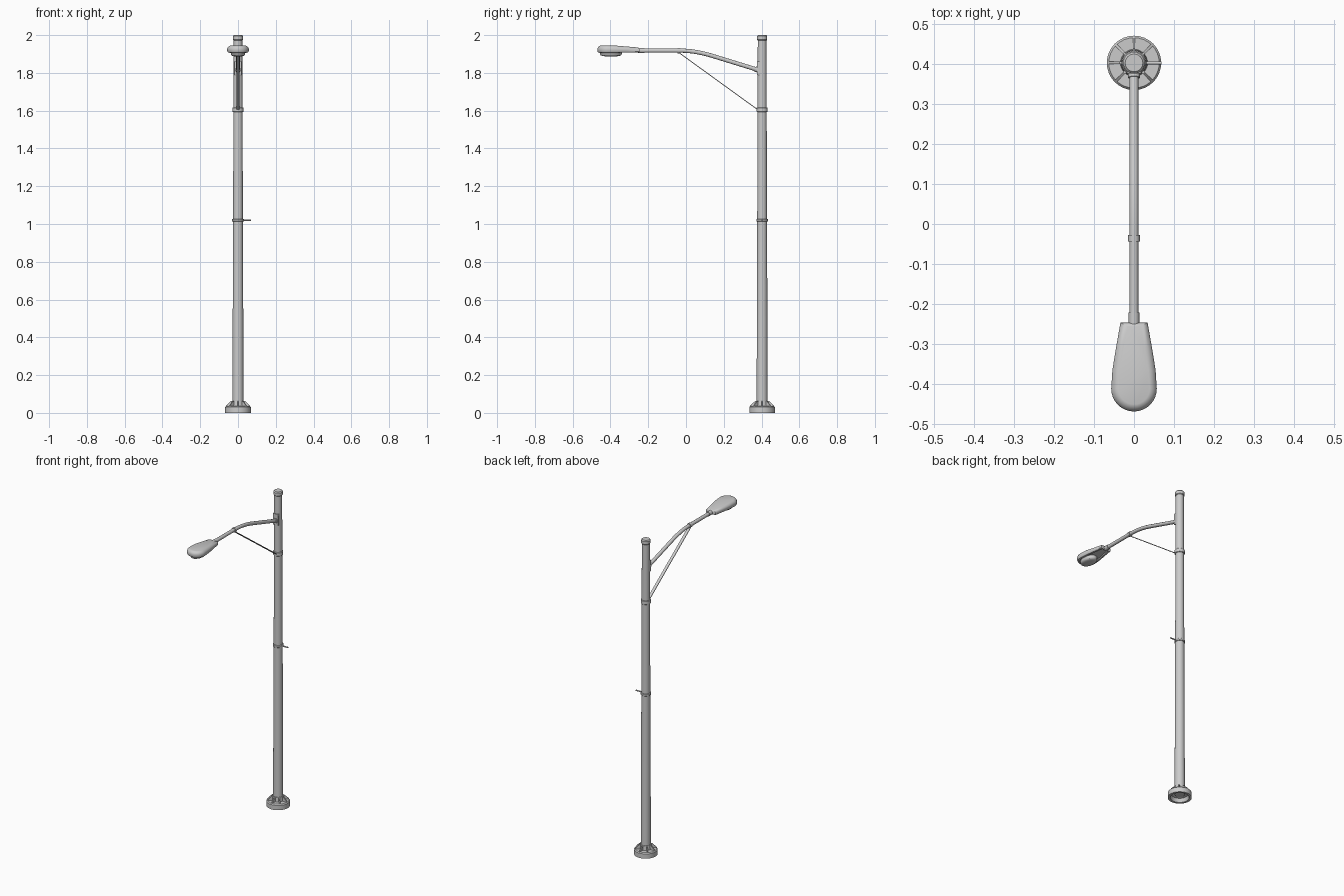
import bpy, bmesh, math
from mathutils import Vector, Matrix

if "Cube" in bpy.data.objects:
    bpy.data.objects.remove(bpy.data.objects["Cube"])

PY = 0.403  # pole axis on y


def finish(name, bm, angle=35):
    bmesh.ops.recalc_face_normals(bm, faces=bm.faces)
    me = bpy.data.meshes.new(name)
    bm.to_mesh(me)
    bm.free()
    ob = bpy.data.objects.new(name, me)
    bpy.context.collection.objects.link(ob)
    bpy.ops.object.select_all(action='DESELECT')
    ob.select_set(True)
    bpy.context.view_layer.objects.active = ob
    bpy.ops.object.shade_smooth_by_angle(angle=math.radians(angle))
    return ob


def loft(name, rings, closed=False, caps=True):
    bm = bmesh.new()
    vs = [[bm.verts.new(p) for p in r] for r in rings]
    n = len(vs[0])
    pairs = list(zip(vs, vs[1:])) + ([(vs[-1], vs[0])] if closed else [])
    for a, b in pairs:
        for i in range(n):
            j = (i + 1) % n
            bm.faces.new((a[i], a[j], b[j], b[i]))
    if caps and not closed:
        bm.faces.new(vs[0])
        bm.faces.new(vs[-1])
    return finish(name, bm)


def lathe(name, profile, closed=False, n=32):
    """Revolve (radius, z) points around the pole axis."""
    return loft(name, [[(r * math.cos(2 * math.pi * i / n),
                         PY + r * math.sin(2 * math.pi * i / n), z)
                        for i in range(n)] for r, z in profile], closed)


def tube(name, path, radius, n=16):
    """Sweep a circle along a (y, z) path in the x = 0 plane."""
    pts = [Vector((0, y, z)) for y, z in path]
    rings = []
    for k, p in enumerate(pts):
        t = (pts[min(k + 1, len(pts) - 1)] - pts[max(k - 1, 0)]).normalized()
        up = Vector((1, 0, 0)).cross(t)
        rings.append([p + radius * (math.cos(2 * math.pi * i / n) * Vector((1, 0, 0))
                                    + math.sin(2 * math.pi * i / n) * up) for i in range(n)])
    return loft(name, rings)


def box(name, centre, size, rot=Matrix()):
    bm = bmesh.new()
    m = Matrix.Translation(centre) @ rot @ Matrix.Diagonal((*size, 1))
    bmesh.ops.create_cube(bm, size=1, matrix=m)
    return finish(name, bm)


# Pole with top cap
lathe("pole", [(0.029, 0.02), (0.028, 0.5), (0.026, 1.0), (0.023, 1.985)])
lathe("pole_cap", [(0.024, 1.972), (0.027, 1.976), (0.027, 1.994), (0.022, 2.0)])

# Hollow round base, socket and ribs
lathe("base", [(0.068, 0), (0.068, 0.03), (0.063, 0.036), (0.034, 0.036), (0.032, 0.064),
               (0.027, 0.064), (0.027, 0.026), (0.046, 0.022), (0.054, 0)], closed=True)
for k in range(8):
    bm = bmesh.new()
    rib = [(0.029, 0.034), (0.063, 0.034), (0.063, 0.039), (0.036, 0.064), (0.029, 0.064)]
    f = bm.faces.new([bm.verts.new((r, -0.003, z)) for r, z in rib])
    ext = bmesh.ops.extrude_face_region(bm, geom=[f])["geom"]
    bmesh.ops.translate(bm, vec=(0, 0.006, 0),
                        verts=[v for v in ext if isinstance(v, bmesh.types.BMVert)])
    bm.transform(Matrix.Translation((0, PY, 0)) @ Matrix.Rotation(k * math.pi / 4, 4, 'Z'))
    finish(f"base_rib_{k}", bm)

# Clamp rings and the side peg
for name, z, r, h in (("middle_clamp", 1.02, 0.031, 0.007), ("brace_clamp", 1.605, 0.029, 0.012)):
    lathe(name, [(0.022, z - h), (r - .002, z - h), (r, z - h + .002),
                 (r, z + h - .002), (r - .002, z + h), (0.022, z + h)])
bm = bmesh.new()
bmesh.ops.create_cone(bm, cap_ends=True, segments=12, radius1=0.004, radius2=0.004, depth=0.042,
                      matrix=Matrix.Translation((0.048, PY, 1.02)) @ Matrix.Rotation(math.pi / 2, 4, 'Y'))
finish("clamp_peg", bm)

# Curved arm: slope, bend, level run
slope = [(0.39, 1.813), (0.13, 1.893)]
b0, b1, b2 = Vector((0.13, 1.893)), Vector((0.045, 1.918)), Vector((-0.035, 1.918))
bend = [(1 - t) ** 2 * b0 + 2 * t * (1 - t) * b1 + t * t * b2 for t in (i / 8 for i in range(1, 9))]
tube("arm", slope + [tuple(p) for p in bend] + [(-0.25, 1.918)], 0.011)
tube("arm_collar", [(-0.028, 1.918), (-0.044, 1.918)], 0.0145)
tube("lamp_sleeve", [(-0.221, 1.918), (-0.255, 1.918)], 0.0135)
tube("arm_socket", [(0.39, 1.813), (0.366, 1.8205)], 0.0145)
box("arm_bracket", (0, 0.383, 1.825), (0.036, 0.014, 0.07))

# Flat strap bracing the arm
a, b = Vector((0, 0.376, 1.608)), Vector((0, -0.036, 1.906))
d = b - a
box("brace_strap", (a + b) / 2, (0.018, d.length, 0.0045),
    Matrix.Rotation(math.atan2(d.z, d.y), 4, 'X'))


# Teardrop lamp head
def outline(inset, z, neck_z):
    r, yc, yn, wn = 0.057 - inset, -0.412, -0.247 - inset * 0.5, 0.034 - inset
    pts = [(wn, yn), (0.045 - inset, -0.31), (0.054 - inset, -0.365)]
    pts += [(r * math.cos(-math.pi * i / 16), yc + r * math.sin(-math.pi * i / 16)) for i in range(17)]
    pts += [(-x, y) for x, y in reversed(pts[:3])]
    ring = []
    for x, y in pts:
        t = min(1, max(0, (-0.247 - y) / 0.13))
        ring.append((x, y, neck_z + (z - neck_z) * t))
    return ring


loft("lamp_head", [outline(i, z, nz) for i, z, nz in (
    (0.018, 1.911, 1.914), (0.014, 1.906, 1.909), (0.004, 1.908, 1.909), (0.0, 1.915, 1.912),
    (0.0, 1.928, 1.924), (0.003, 1.936, 1.929), (0.011, 1.943, 1.933), (0.018, 1.945, 1.934))])

# Rounded lens under the head
lens = []
for s, z in ((1, 1.912), (1, 1.9), (0.92, 1.893), (0.75, 1.889), (0.4, 1.887)):
    lens.append([(0.038 * s * math.cos(2 * math.pi * i / 24),
                  -0.398 + 0.058 * s * math.sin(2 * math.pi * i / 24), z) for i in range(24)])
loft("lamp_lens", lens)
